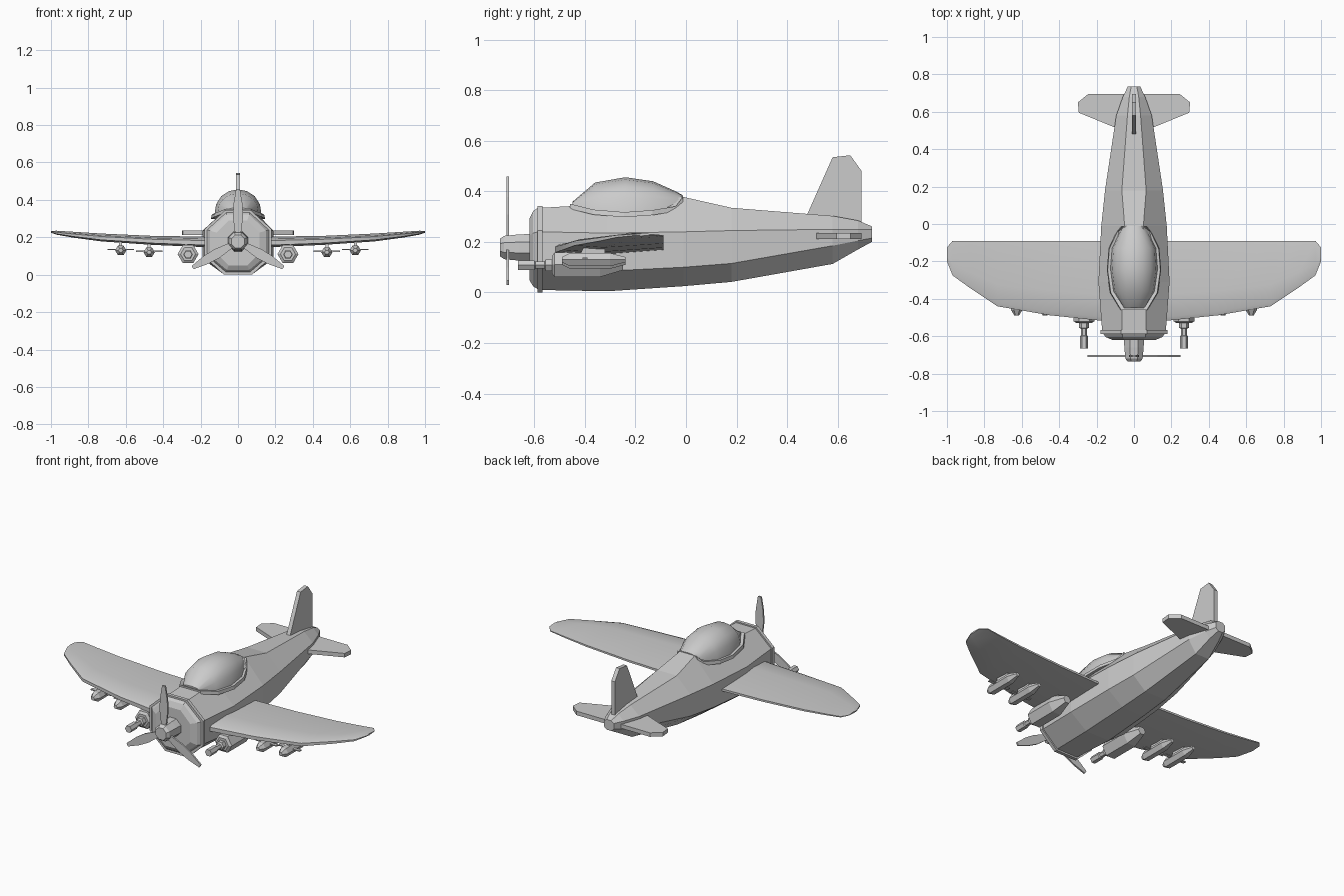
import bpy, bmesh, math
from mathutils import Matrix, Vector

if "Cube" in bpy.data.objects:
    bpy.data.objects.remove(bpy.data.objects["Cube"], do_unlink=True)

grey = bpy.data.materials.new("light_grey")
grey.use_nodes = True
grey.diffuse_color = (0.6, 0.6, 0.6, 1)
grey.node_tree.nodes["Principled BSDF"].inputs["Base Color"].default_value = (0.6, 0.6, 0.6, 1)


def loft(name, rings, smooth=False):
    """Skin a list of equal-length point rings and cap both ends."""
    bm = bmesh.new()
    loops = [[bm.verts.new(p) for p in ring] for ring in rings]
    for a, b in zip(loops, loops[1:]):
        for i in range(len(a)):
            j = (i + 1) % len(a)
            bm.faces.new((a[i], a[j], b[j], b[i]))
    bm.faces.new(loops[0])
    bm.faces.new(loops[-1])
    bmesh.ops.recalc_face_normals(bm, faces=bm.faces)
    mesh = bpy.data.meshes.new(name)
    bm.to_mesh(mesh)
    bm.free()
    mesh.materials.append(grey)
    obj = bpy.data.objects.new(name, mesh)
    bpy.context.collection.objects.link(obj)
    if smooth:
        bpy.ops.object.select_all(action="DESELECT")
        obj.select_set(True)
        bpy.context.view_layer.objects.active = obj
        bpy.ops.object.shade_smooth_by_angle(angle=math.radians(35))
    return obj


def plate(name, outline, axis, half):
    """Thicken a flat outline by half on both sides along an axis."""
    n = Vector(axis) * half
    return loft(name, [[Vector(p) - n for p in outline], [Vector(p) + n for p in outline]])


def lathe(name, x, z, profile, sides=6, turn=0.0):
    """Faceted body along y from (y, radius) pairs."""
    angles = [turn + math.tau * i / sides for i in range(sides)]
    return loft(name, [[(x + r * math.cos(a), y, z + r * math.sin(a)) for a in angles]
                       for y, r in profile])


def octagon(y, bottom, low, high, top, wb, w, wt):
    half = [(wb, bottom), (w, low), (w, high), (wt, top)]
    return [(x, y, z) for x, z in half] + [(-x, y, z) for x, z in reversed(half)]


# Fuselage
loft("fuselage", [octagon(*s) for s in (
    (-0.575, 0.01, 0.10, 0.24, 0.335, 0.07, 0.17, 0.065),
    (-0.31, 0.005, 0.085, 0.235, 0.35, 0.08, 0.19, 0.065),
    (-0.01, 0.025, 0.10, 0.24, 0.378, 0.075, 0.175, 0.05),
    (0.18, 0.042, 0.115, 0.245, 0.335, 0.07, 0.155, 0.065),
    (0.58, 0.113, 0.185, 0.25, 0.303, 0.045, 0.095, 0.035),
    (0.68, 0.17, 0.205, 0.25, 0.285, 0.03, 0.06, 0.025),
    (0.735, 0.2, 0.215, 0.25, 0.262, 0.015, 0.033, 0.015))])

# Engine cowling with a raised rim
loft("cowling", [octagon(*s) for s in (
    (-0.62, 0.05, 0.115, 0.225, 0.29, 0.05, 0.115, 0.05),
    (-0.605, 0.025, 0.1, 0.235, 0.322, 0.06, 0.15, 0.06),
    (-0.585, 0.012, 0.1, 0.24, 0.335, 0.065, 0.167, 0.062))])
loft("cowling_rim", [octagon(y, 0, 0.095, 0.245, 0.343, 0.075, 0.178, 0.07)
                     for y in (-0.588, -0.568)])

# Canopy and its frame: y, half width, base height, top height
canopy = ((-0.45, 0.055, 0.345, 0.358), (-0.36, 0.11, 0.322, 0.435),
          (-0.24, 0.127, 0.312, 0.456), (-0.13, 0.118, 0.32, 0.44),
          (-0.04, 0.075, 0.335, 0.4), (-0.012, 0.05, 0.372, 0.384))
arch = [math.pi * i / 8 for i in range(9)]
loft("canopy", [[(w * math.cos(a), y, b + (t - b) * math.sin(a) ** 0.85) for a in arch[:-1]]
                + [(-w, y, b)] for y, w, b, t in canopy], smooth=True)
loft("canopy_frame", [[(x, y * 1.02, z) for x, z in (
    (w + 0.018, b - 0.014), (w + 0.014, b + 0.006), (-w - 0.014, b + 0.006), (-w - 0.018, b - 0.014))]
    for y, w, b, t in canopy])

# Wing: x, leading y, trailing y, mid height, thickness
half_wing = [(0.1, -0.525, -0.09, 0.172, 0.056), (0.45, -0.488, -0.09, 0.182, 0.046),
             (0.73, -0.44, -0.09, 0.198, 0.04), (0.88, -0.34, -0.09, 0.213, 0.03),
             (0.97, -0.275, -0.09, 0.224, 0.02), (1.0, -0.2, -0.125, 0.229, 0.01)]
stations = [(-x, *rest) for x, *rest in reversed(half_wing)] + half_wing


def airfoil(x, lead, trail, z, t):
    ridge = lead + 0.33 * (trail - lead)
    return [(x, lead, z - 0.3 * t), (x, lead, z + 0.15 * t), (x, lead + 0.02, z + 0.32 * t),
            (x, ridge, z + 0.55 * t), (x, trail, z + 0.15 * t), (x, trail, z - 0.1 * t),
            (x, ridge, z - 0.5 * t)]


loft("wing", [airfoil(*s) for s in stations], smooth=True)

# Tail surfaces
tail_half = [(0.05, 0.5), (0.1, 0.515), (0.295, 0.595), (0.3, 0.65), (0.245, 0.695), (0.05, 0.695)]
for side, label in ((1, "left"), (-1, "right")):
    plate(label + "_tailplane", [(side * x, y, 0.223) for x, y in tail_half], (0, 0, 1), 0.012)
plate("tail_fin", [(0, y, z) for y, z in (
    (0.46, 0.27), (0.48, 0.31), (0.58, 0.535), (0.65, 0.543), (0.695, 0.48), (0.695, 0.26))],
    (1, 0, 0), 0.012)

# Propeller
hub_z = 0.178
lathe("propeller_hub", 0, hub_z, ((-0.735, 0.038), (-0.72, 0.05), (-0.66, 0.056), (-0.61, 0.058)),
      8, math.pi / 8)
blade = [(-0.014, 0.03), (-0.027, 0.13), (-0.024, 0.2), (-0.01, 0.28),
         (0.01, 0.28), (0.024, 0.2), (0.027, 0.13), (0.014, 0.03)]
for i in range(3):
    obj = plate("propeller_blade", [(x, 0, z) for x, z in blade], (0, 1, 0), 0.005)
    obj.matrix_world = (Matrix.Translation((0, -0.705, hub_z))
                        @ Matrix.Rotation(math.tau * i / 3, 4, "Y"))

# Guns and bombs under each wing
for side in (1, -1):
    x = side * 0.267
    lathe("gun_pod", x, 0.11, ((-0.53, 0.04), (-0.52, 0.056), (-0.34, 0.056), (-0.25, 0.025)))
    lathe("gun_barrel", x, 0.108, ((-0.665, 0.022), (-0.6, 0.022), (-0.595, 0.016),
                                   (-0.56, 0.016), (-0.555, 0.026), (-0.525, 0.026)))
    plate("gun_pylon", [(x, -0.5, 0.12), (x, -0.48, 0.175), (x, -0.3, 0.175), (x, -0.32, 0.12)],
          (1, 0, 0), 0.02)
    for bx, bz in ((0.475, 0.12), (0.627, 0.13)):
        x = side * bx
        lathe("bomb", x, bz, ((-0.49, 0.012), (-0.46, 0.03), (-0.3, 0.03), (-0.24, 0.012)))
        plate("bomb_fins", [(x + s * w, y, bz + 0.005) for s, w, y in (
            (-1, 0.07, -0.41), (1, 0.07, -0.41), (1, 0.07, -0.39), (-1, 0.07, -0.39))],
            (0, 0, 1), 0.003)
        plate("bomb_pylon", [(x, -0.43, bz), (x, -0.4, 0.19), (x, -0.32, 0.19), (x, -0.32, bz)],
              (1, 0, 0), 0.008)
